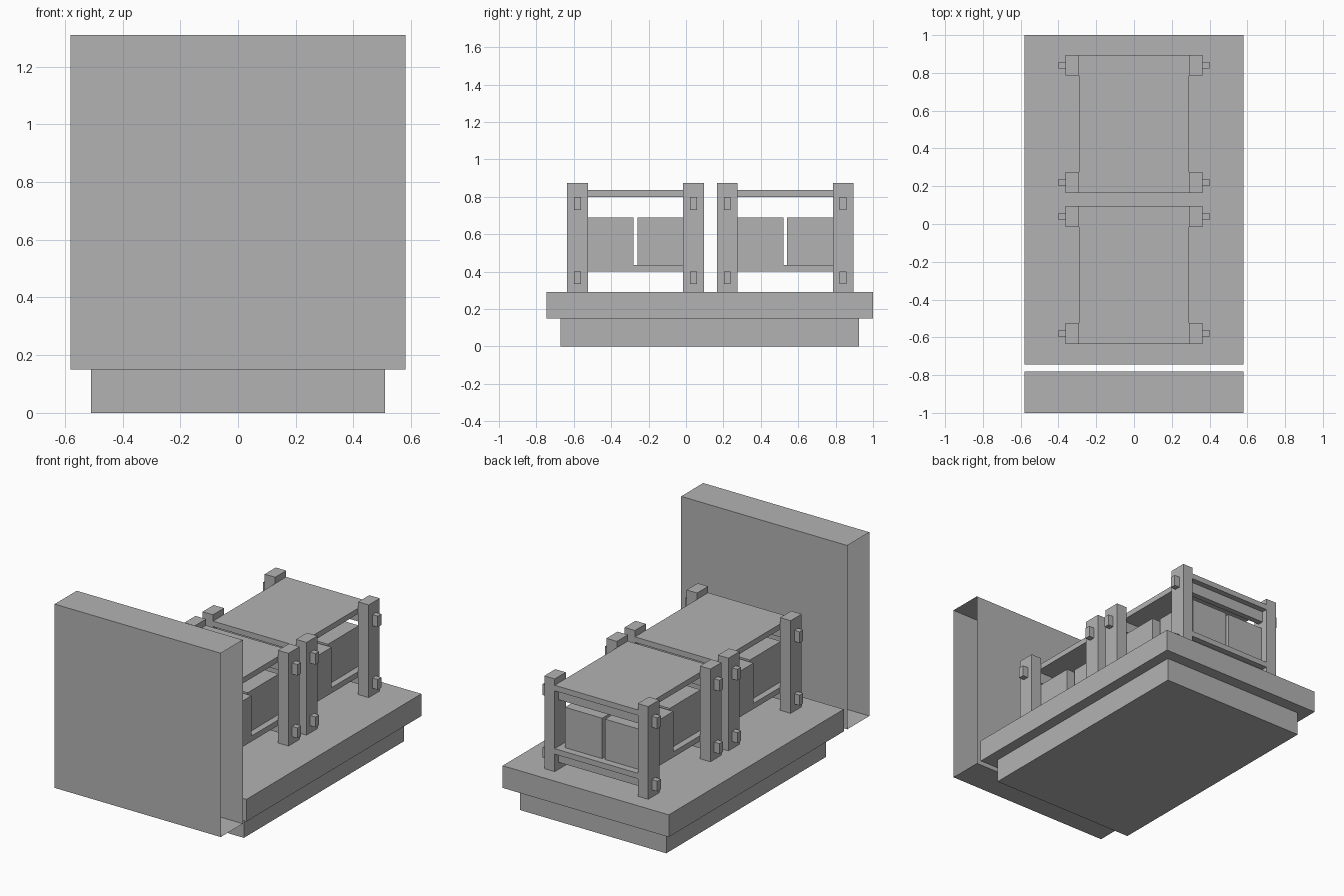
import bpy
import bmesh
from mathutils import Vector

cube = bpy.data.objects.get("Cube")
if cube:
    bpy.data.objects.remove(cube, do_unlink=True)

# Single plain grey for everything
grey = bpy.data.materials.new("plain_grey")
grey.use_nodes = True
colour = (0.45, 0.45, 0.45, 1)
grey.diffuse_color = colour
grey.node_tree.nodes["Principled BSDF"].inputs["Base Color"].default_value = colour


def box(name, x, y, z, open_sides=False):
    """Box from (low, high) ranges; open_sides leaves out the two x faces."""
    bm = bmesh.new()
    bmesh.ops.create_cube(bm, size=1)
    low, high = (Vector(v) for v in zip(x, y, z))
    for v in bm.verts:
        v.co = (low + high) / 2 + v.co * (high - low)
    if open_sides:
        bm.normal_update()
        ends = [f for f in bm.faces if abs(f.normal.x) > 0.9]
        bmesh.ops.delete(bm, geom=ends, context="FACES_ONLY")
    mesh = bpy.data.meshes.new(name)
    bm.to_mesh(mesh)
    bm.free()
    mesh.materials.append(grey)
    obj = bpy.data.objects.new(name, mesh)
    bpy.context.collection.objects.link(obj)
    return obj


def around(centre, half):
    return (centre - half, centre + half)


def span(a, b):
    return (min(a, b), max(a, b))


# Stepped base and upright front panel, which is open at its two ends
box("base_plinth", (-0.51, 0.51), (-0.67, 0.925), (0, 0.15))
box("base_deck", (-0.58, 0.58), (-0.745, 1), (0.15, 0.29))
box("front_panel", (-0.58, 0.58), (-1, -0.78), (0.15, 1.31), open_sides=True)


def rack(name, cy):
    # Top board and lower shelf rest on the cross rails
    for part, z in (("top_board", 0.80), ("shelf", 0.40)):
        box(f"{name}_{part}", (-0.29, 0.29), around(cy, 0.365), (z, z + 0.035))

    for end, sy in (("front", -1), ("back", 1)):
        y = cy + sy * 0.31
        # Rails pass through the posts and show as pegs outside
        for level, z in (("lower", (0.335, 0.40)), ("upper", (0.73, 0.80))):
            box(f"{name}_{end}_{level}_rail", (-0.40, 0.40), around(y, 0.018), z)

        for side, sx in (("left", 1), ("right", -1)):
            box(f"{name}_{end}_{side}_post", span(sx * 0.29, sx * 0.363),
                around(y, 0.055), (0.29, 0.875))

            # Each row of crates is shifted sideways, opposite to the other row
            shift = -0.02 * sy
            box(f"{name}_{end}_{side}_crate",
                span(shift + sx * 0.01, shift + sx * 0.27),
                span(cy + sy * 0.01, cy + sy * 0.32), (0.435, 0.69))


rack("front_rack", -0.27)
rack("back_rack", 0.53)
